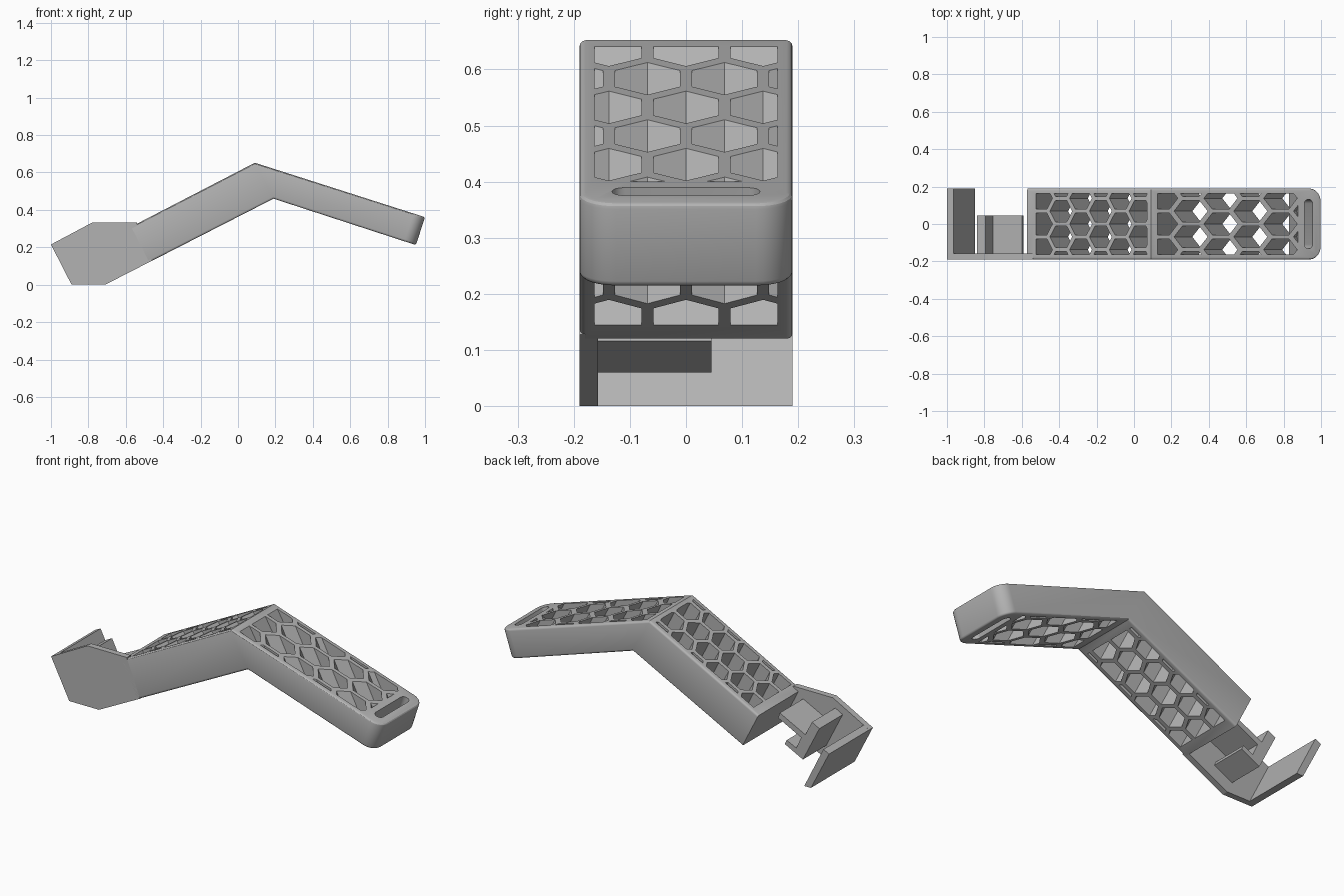
import bpy, bmesh, math
from mathutils import Vector

old = bpy.data.objects.get("Cube")
if old:
    bpy.data.objects.remove(old, do_unlink=True)

grey = bpy.data.materials.new("plain_grey")
grey.use_nodes = True
grey.diffuse_color = (0.45, 0.45, 0.45, 1)
grey.node_tree.nodes["Principled BSDF"].inputs["Base Color"].default_value = (0.45, 0.45, 0.45, 1)

HALF, WALL = 0.19, 0.157
ALONG = Vector((0.891, 0, 0.454))      # direction of the lower arm
CELL_AXIS = Vector((-0.454, 0, 0.891))  # direction of every honeycomb hole
TIP = Vector((0.953, 0, -0.303))       # direction of the upper arm
TIP_AXIS = Vector((0.303, 0, 0.953))


def add_prism(bm, points, sweep):
    """Closed prism from a polygon and a sweep vector."""
    low = [bm.verts.new(p) for p in points]
    high = [bm.verts.new(Vector(p) + sweep) for p in points]
    bm.faces.new(low)
    bm.faces.new(high[::-1])
    for i in range(len(low)):
        j = (i + 1) % len(low)
        bm.faces.new((low[j], low[i], high[i], high[j]))


def finish(name, bm):
    bmesh.ops.recalc_face_normals(bm, faces=bm.faces[:])
    mesh = bpy.data.meshes.new(name)
    bm.to_mesh(mesh)
    bm.free()
    mesh.materials.append(grey)
    obj = bpy.data.objects.new(name, mesh)
    bpy.context.collection.objects.link(obj)
    return obj


def side_profile(name, outline, y0, y1):
    bm = bmesh.new()
    add_prism(bm, [(x, y0, z) for x, z in outline], Vector((0, y1 - y0, 0)))
    return finish(name, bm)


def boolean(target, cutter, operation):
    """Apply a boolean and discard the cutter."""
    mod = target.modifiers.new("cut", 'BOOLEAN')
    mod.object, mod.operation, mod.solver = cutter, operation, 'EXACT'
    bpy.context.view_layer.update()
    graph = bpy.context.evaluated_depsgraph_get()
    mesh = bpy.data.meshes.new_from_object(target.evaluated_get(graph))
    target.modifiers.clear()
    target.data = mesh
    bpy.data.objects.remove(cutter, do_unlink=True)


# Bent arm, with a rounded far end and softened long edges
bm = bmesh.new()
arm_outline = [(-0.475, 0.12), (0.19, 0.46), (0.951, 0.212),
               (1.0, 0.361), (0.09, 0.652), (-0.571, 0.31)]
add_prism(bm, [(x, -HALF, z) for x, z in arm_outline], Vector((0, 2 * HALF, 0)))
bmesh.ops.recalc_face_normals(bm, faces=bm.faces[:])
corners = [e for e in bm.edges if all(v.co.x > 0.9 for v in e.verts)
           and abs(e.verts[0].co.y - e.verts[1].co.y) < 0.01]
bmesh.ops.bevel(bm, geom=corners, offset=0.065, segments=8, profile=0.5, affect='EDGES')
bm.normal_update()
rims = [e for e in bm.edges if e.calc_face_angle(0) > 1.0
        and (e.verts[0].co.x + e.verts[1].co.x) / 2 > -0.45]
bmesh.ops.bevel(bm, geom=rims, offset=0.011, segments=3, profile=0.5, affect='EDGES')
arm = finish("bent_arm", bm)


def honeycomb(origin, rows, window):
    """Hexagonal holes trimmed to a window given by (bottom, top) end lines."""
    pitch, radius = 0.1375, 0.067
    bm = bmesh.new()
    for row in range(-1, rows):
        centre = Vector(origin) + ALONG * row * pitch * 0.866 - CELL_AXIS * 0.9
        for col in range(-2, 3):
            y = (col + 0.5 * (row % 2)) * pitch
            ring = []
            for k in range(6):
                a = k * math.pi / 3
                ring.append(centre + ALONG * radius * math.cos(a)
                            + Vector((0, y + radius * math.sin(a), 0)))
            add_prism(bm, ring, CELL_AXIS * 1.8)
    cells = finish("cells", bm)
    (b0, t0), (b1, t1) = [(Vector(b), Vector(t)) for b, t in window]
    d0, d1 = (t0 - b0) * 0.3, (t1 - b1) * 0.3
    outline = [b0 - d0, b1 - d1, t1 + d1, t0 + d0]
    boolean(cells, side_profile("window", outline, -0.163, 0.163), 'INTERSECT')
    return cells


# Honeycomb in both halves of the arm
boolean(arm, honeycomb((-0.399, 0, 0.159), 7,
                       [((-0.427, 0.145), (-0.523, 0.332)),
                        ((0.152, 0.44), (0.07, 0.641))]), 'DIFFERENCE')
boolean(arm, honeycomb((0.145, 0, 0.633), 7,
                       [((0.24, 0.443), (0.125, 0.64)),
                        ((0.83, 0.252), (0.877, 0.4))]), 'DIFFERENCE')

# Strap slot through the far end
bm = bmesh.new()
ring = []
for side in (1, -1):
    for k in range(9):
        a = math.pi * k / 8
        ring.append(Vector((0.933, 0, 0.382)) + TIP * side * 0.023 * math.cos(a)
                    + Vector((0, side * (0.109 + 0.023 * math.sin(a)), 0))
                    - TIP_AXIS * 0.3)
add_prism(bm, ring, TIP_AXIS * 0.6)
boolean(arm, finish("slot", bm), 'DIFFERENCE')

# Holder: side plate and sloping end wall
side_profile("side_plate", [(-1, 0.215), (-0.89, 0), (-0.71, 0), (-0.46, 0.128),
                            (-0.54, 0.326), (-0.54, 0.332), (-0.78, 0.332)], -HALF, -WALL)
side_profile("end_wall", [(-1, 0.215), (-0.89, 0), (-0.85, 0), (-0.966, 0.232)],
             -HALF, HALF)

# Clip between the end wall and the arm: upright with two flanges
side_profile("clip", [(-0.74, 0.06), (-0.63, 0.116), (-0.642, 0.14), (-0.7, 0.112),
                      (-0.73, 0.178), (-0.59, 0.248), (-0.6, 0.278), (-0.755, 0.2),
                      (-0.795, 0.28), (-0.84, 0.256)], -WALL - 0.005, 0.045)

# Smooth only the rounded edges
bpy.context.view_layer.update()
arm.select_set(True)
bpy.context.view_layer.objects.active = arm
bpy.ops.object.shade_smooth_by_angle(angle=math.radians(30))
